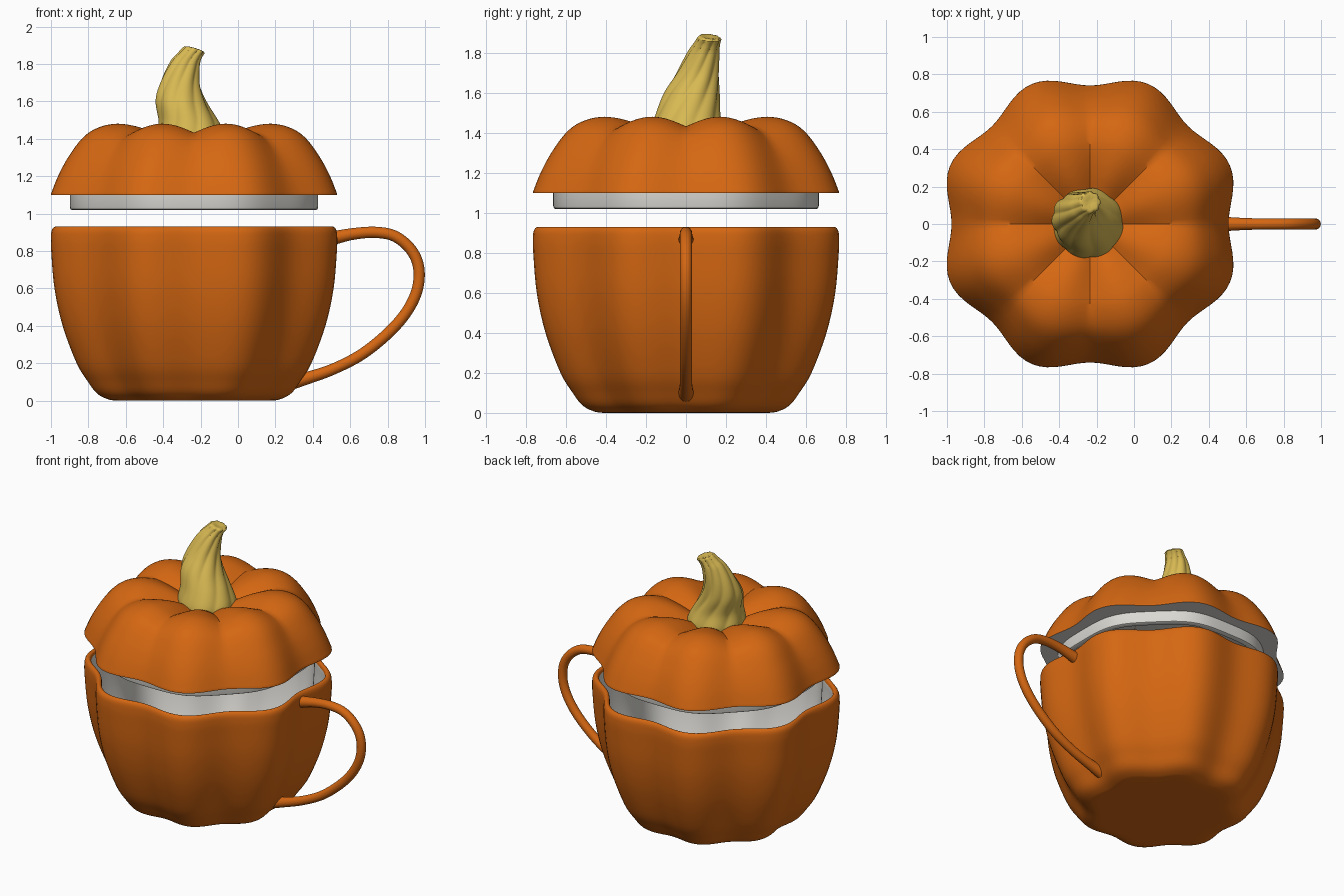
import bpy, bmesh, math
from mathutils import Vector

if "Cube" in bpy.data.objects:
    bpy.data.objects.remove(bpy.data.objects["Cube"])

CX = -0.235          # pumpkin axis
N = 128              # segments around


def material(name, rgb):
    m = bpy.data.materials.new(name)
    m.diffuse_color = (*rgb, 1)
    m.use_nodes = True
    m.node_tree.nodes["Principled BSDF"].inputs["Base Color"].default_value = m.diffuse_color
    return m


ORANGE = material("pumpkin_orange", (0.66, 0.135, 0.006))
WHITE = material("glaze_white", (0.70, 0.69, 0.65))
YELLOW = material("stem_yellow", (0.68, 0.48, 0.085))


def spline(pts, sub=5):
    """Catmull-Rom through tuples of any size."""
    out = []
    for i in range(len(pts) - 1):
        p0, p1, p2 = pts[max(i - 1, 0)], pts[i], pts[i + 1]
        p3 = pts[min(i + 2, len(pts) - 1)]
        for k in range(sub):
            t = k / sub
            out.append(tuple(0.5 * (2 * b + (c - a) * t + (2 * a - 5 * b + 4 * c - d) * t * t
                                    + (3 * b - a - 3 * c + d) * t ** 3)
                             for a, b, c, d in zip(p0, p1, p2, p3)))
    return out + [tuple(pts[-1])]


def skin(name, rings, mats, white_from=None, closed=False):
    """Join rings of points into a smooth surface; bands past white_from use slot 1."""
    bm = bmesh.new()
    vs = [[bm.verts.new(p) for p in ring] for ring in rings]
    for i in range(len(vs) if closed else len(vs) - 1):
        a, b = vs[i], vs[(i + 1) % len(vs)]
        for j in range(len(a)):
            k = (j + 1) % len(a)
            f = bm.faces.new((a[j], a[k], b[k], b[j]))
            f.material_index = int(white_from is not None and i >= white_from)
    bmesh.ops.remove_doubles(bm, verts=bm.verts, dist=1e-5)
    bmesh.ops.recalc_face_normals(bm, faces=bm.faces)
    me = bpy.data.meshes.new(name)
    bm.to_mesh(me)
    bm.free()
    for m in mats:
        me.materials.append(m)
    me.shade_smooth()
    me.set_sharp_from_angle(angle=math.radians(42))
    ob = bpy.data.objects.new(name, me)
    bpy.context.collection.objects.link(ob)
    return ob


def lobed_ring(s, z, dip=0.0, power=2.0, base=0.74, amp=0.07):
    """Eight-lobed ring: grooves every 45 degrees, optionally dipping down."""
    ring = []
    for j in range(N):
        a = 2 * math.pi * j / N
        c = abs(math.sin(4 * a)) ** power
        r = s * (base + amp * c)
        ring.append((CX + r * math.cos(a), r * math.sin(a), max(0.0, z - dip * (1 - c))))
    return ring


# Cup: outer wall, rounded rim, white inside
outer = spline([(0, 0), (.3, 0), (.53, 0), (.61, .01), (.68, .04), (.74, .1), (.82, .2),
                (.918, .4), (.975, .6), (.998, .8), (1, .88), (.992, .915), (.972, .93),
                (.952, .924), (.945, .905)])
inner = spline([(.944, .89), (.942, .8), (.92, .6), (.862, .4), (.765, .2), (.69, .1),
                (.6, .06), (.3, .05), (0, .05)])
skin("cup", [lobed_ring(*p) for p in outer + inner], [ORANGE, WHITE], len(outer) - 1)

# Lid: domed lobes with creased grooves, white underside
top = spline([(0, 1.36, 0, 1), (.12, 1.37, .005, 1), (.22, 1.405, .03, 1), (.33, 1.445, .045, 1),
              (.45, 1.472, .05, 1), (.57, 1.48, .047, 1.05), (.69, 1.455, .038, 1.2),
              (.785, 1.40, .025, 1.4), (.88, 1.30, .01, 1.7), (.95, 1.20, .003, 1.9),
              (1.0, 1.105, 0, 2)])
top.append((1.0, 1.1, 0, 2))
under = [(.83, 1.1, 0, 2), (.80, 1.2, 0, 2), (.70, 1.32, 0, 2), (.5, 1.36, 0, 2),
         (.2, 1.34, 0, 2), (0, 1.33, 0, 2)]
skin("lid", [lobed_ring(*p) for p in top + under], [ORANGE, WHITE], len(top) - 1)

# Collar: slightly lobed ring under the lid
collar = [(1, 1.11), (1, 1.035), (.995, 1.024), (.985, 1.02), (.945, 1.02), (.935, 1.03), (.935, 1.11)]
skin("lid_collar", [lobed_ring(s, z, base=.664, amp=.02) for s, z in collar], [WHITE], closed=True)

# Stem: twisted ribbed horn with tilted tip (x, y, z, radius)
path = spline([(-.245, .005, 1.34, .19), (-.247, .005, 1.40, .19), (-.262, .01, 1.49, .163),
               (-.302, .03, 1.6, .14), (-.307, .06, 1.7, .108), (-.283, .088, 1.8, .08),
               (-.258, .105, 1.845, .065), (-.236, .117, 1.873, .06)], 6)
path += [(-.234, .118, 1.880, .054), (-.233, .118, 1.882, .042), (-.234, .118, 1.877, .02),
         (-.235, .118, 1.874, 0)]
rings = []
for x, y, z, r in path:
    t = min(1, max(0, (z - 1.36) / .51))
    n = Vector((0, 0, 1)).lerp(Vector((.27, .1, .96)), t * t)
    q = Vector((0, 0, 1)).rotation_difference(n)
    ring = []
    for j in range(96):
        a = 2 * math.pi * j / 96
        rr = r * (1 - (.05 + .07 * t) * (1 - abs(math.sin(4 * (a - 1.2 * t)))))
        ring.append(Vector((x, y, z)) + q @ Vector((rr * math.cos(a), rr * math.sin(a), 0)))
    rings.append(ring)
skin("stem", rings, [YELLOW])

# Handle: round tube swept in the xz plane (x, z, radius)
path = spline([(.45, .855, .042), (.52, .872, .036), (.62, .892, .031), (.73, .9, .03), (.83, .883, .03),
               (.91, .825, .03), (.958, .745, .03), (.968, .65, .03), (.943, .55, .03),
               (.88, .445, .03), (.78, .34, .03), (.65, .24, .03), (.5, .165, .03),
               (.36, .118, .034), (.27, .095, .042)])
rings = []
for i, (x, z, r) in enumerate(path):
    a, b = path[max(i - 1, 0)], path[min(i + 1, len(path) - 1)]
    d = Vector((b[0] - a[0], b[1] - a[1])).normalized()
    rings.append([(x - d.y * r * math.cos(u), r * math.sin(u), z + d.x * r * math.cos(u))
                  for u in (2 * math.pi * k / 24 for k in range(24))])
skin("handle", rings, [ORANGE])
